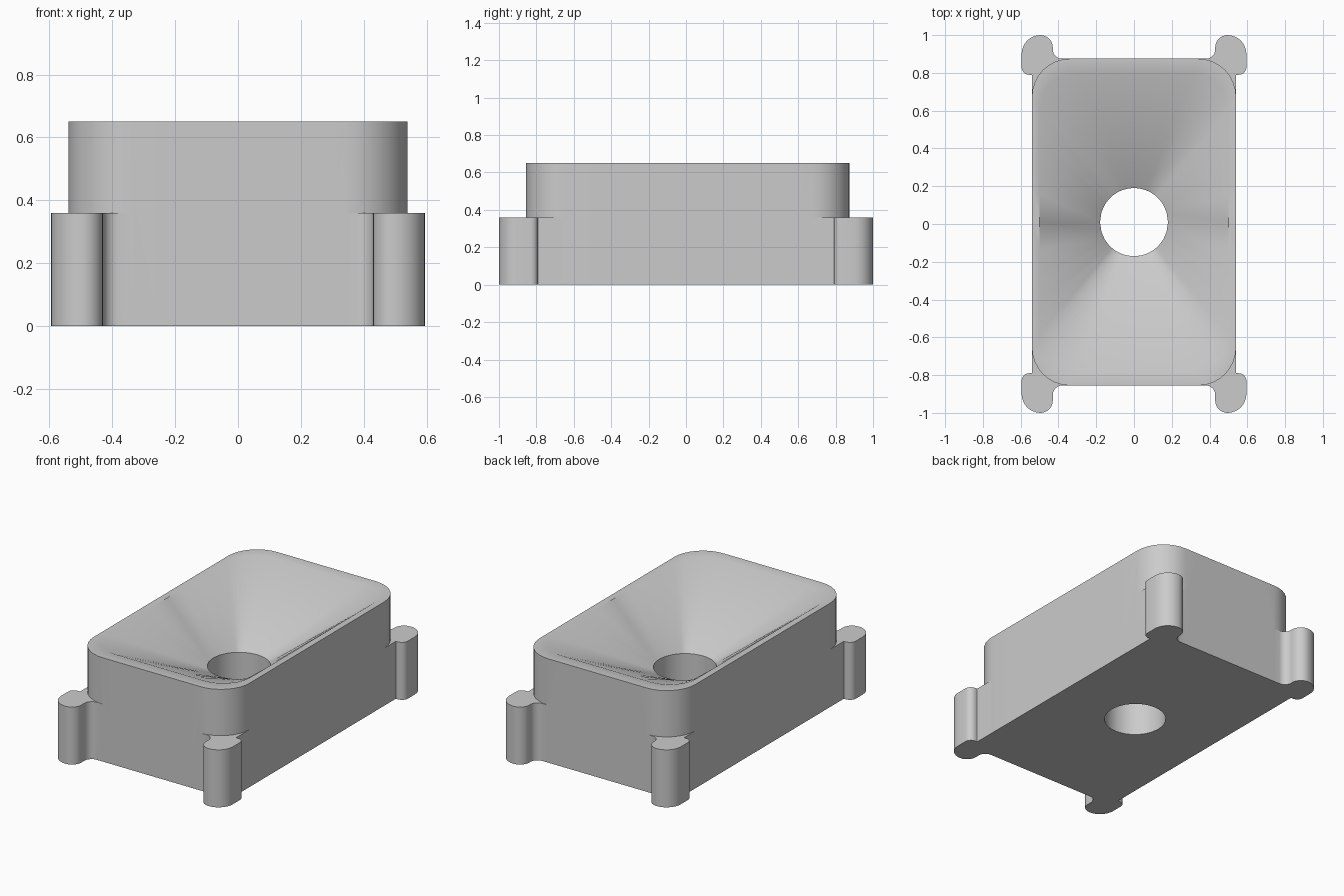
import bpy, bmesh, math

cube = bpy.data.objects.get("Cube")
if cube:
    bpy.data.objects.remove(cube, do_unlink=True)

grey = bpy.data.materials.new("plain grey")
grey.use_nodes = True
colour = (0.6, 0.6, 0.6, 1)
grey.diffuse_color = colour
grey.node_tree.nodes["Principled BSDF"].inputs["Base Color"].default_value = colour

CY = 0.01            # body centre in y
HOLE_R = 0.18
HEIGHT, LUG_HEIGHT = 0.65, 0.36


def arc(cx, cy, r, start, end, n=8):
    angles = [math.radians(start + (end - start) * i / n) for i in range(n + 1)]
    return [(cx + r * math.cos(a), cy + r * math.sin(a)) for a in angles]


def rounded_rect(hx, hy, r, splits=8):
    """Rounded rectangle with its straight sides subdivided."""
    corners = [arc(sx * (hx - r), CY + sy * (hy - r), r, a, a + 90)
               for sx, sy, a in ((1, 1, 0), (-1, 1, 90), (-1, -1, 180), (1, -1, 270))]
    points = []
    for i, corner in enumerate(corners):
        (x0, y0), (x1, y1) = corner[-1], corners[(i + 1) % 4][0]
        points += corner
        points += [(x0 + (x1 - x0) * k / splits, y0 + (y1 - y0) * k / splits)
                   for k in range(1, splits)]
    return points


def finish(bm, name):
    bmesh.ops.recalc_face_normals(bm, faces=bm.faces)
    mesh = bpy.data.meshes.new(name)
    bm.to_mesh(mesh)
    bm.free()
    mesh.materials.append(grey)
    obj = bpy.data.objects.new(name, mesh)
    bpy.context.collection.objects.link(obj)
    return obj


# Body: closed loop of rings, wall, rim, funnel, hole and underside
outer = rounded_rect(0.54, 0.865, 0.2)
rim = rounded_rect(0.5, 0.787, 0.19)
hole = []
for x, y in rim:
    a = math.atan2(y - CY, x)
    hole.append((HOLE_R * math.cos(a), CY + HOLE_R * math.sin(a)))
bm = bmesh.new()
rings = [[bm.verts.new((x, y, z)) for x, y in pts]
         for pts, z in ((outer, 0), (outer, HEIGHT), (rim, HEIGHT),
                        (hole, LUG_HEIGHT), (hole, 0))]
count = len(outer)
for a, b in zip(rings, rings[1:] + rings[:1]):
    for i in range(count):
        j = (i + 1) % count
        bm.faces.new((a[i], a[j], b[j], b[i]))
body = finish(bm, "funnel_body")

# Corner lugs: filleted outline, mirrored to the four corners
for sx, side in ((1, "left"), (-1, "right")):
    for sy, end in ((1, "back"), (-1, "front")):
        wall = 0.865 + sy * CY
        outline = ([(0.33, 0.66), (0.33, wall)]
                   + arc(0.38, wall + 0.05, 0.05, -90, 0)
                   + arc(0.495, 0.935, 0.065, 180, 90)
                   + arc(0.495, 0.9, 0.1, 90, 0)[1:]
                   + arc(0.555, 0.83, 0.04, 0, -90)
                   + [(0.54, 0.79), (0.54, 0.66)])
        bm = bmesh.new()
        base = bm.faces.new([bm.verts.new((sx * x, sy * y, 0)) for x, y in outline])
        top = bmesh.ops.extrude_face_region(bm, geom=[base])["geom"]
        bmesh.ops.translate(bm, vec=(0, 0, LUG_HEIGHT),
                            verts=[v for v in top if isinstance(v, bmesh.types.BMVert)])
        lug = finish(bm, f"{end}_{side}_lug")
        union = body.modifiers.new(f"join {end} {side} lug", "BOOLEAN")
        union.operation = "UNION"
        union.solver = "EXACT"
        union.object = lug

# Merge the lugs into the body, then smooth the curved surfaces
bpy.context.view_layer.objects.active = body
body.select_set(True)
lugs = [m.object for m in body.modifiers]
for name in [m.name for m in body.modifiers]:
    bpy.ops.object.modifier_apply(modifier=name)
for lug in lugs:
    bpy.data.objects.remove(lug, do_unlink=True)
for obj in bpy.context.selected_objects:
    obj.select_set(obj == body)
bpy.ops.object.shade_smooth_by_angle(angle=math.radians(40))
